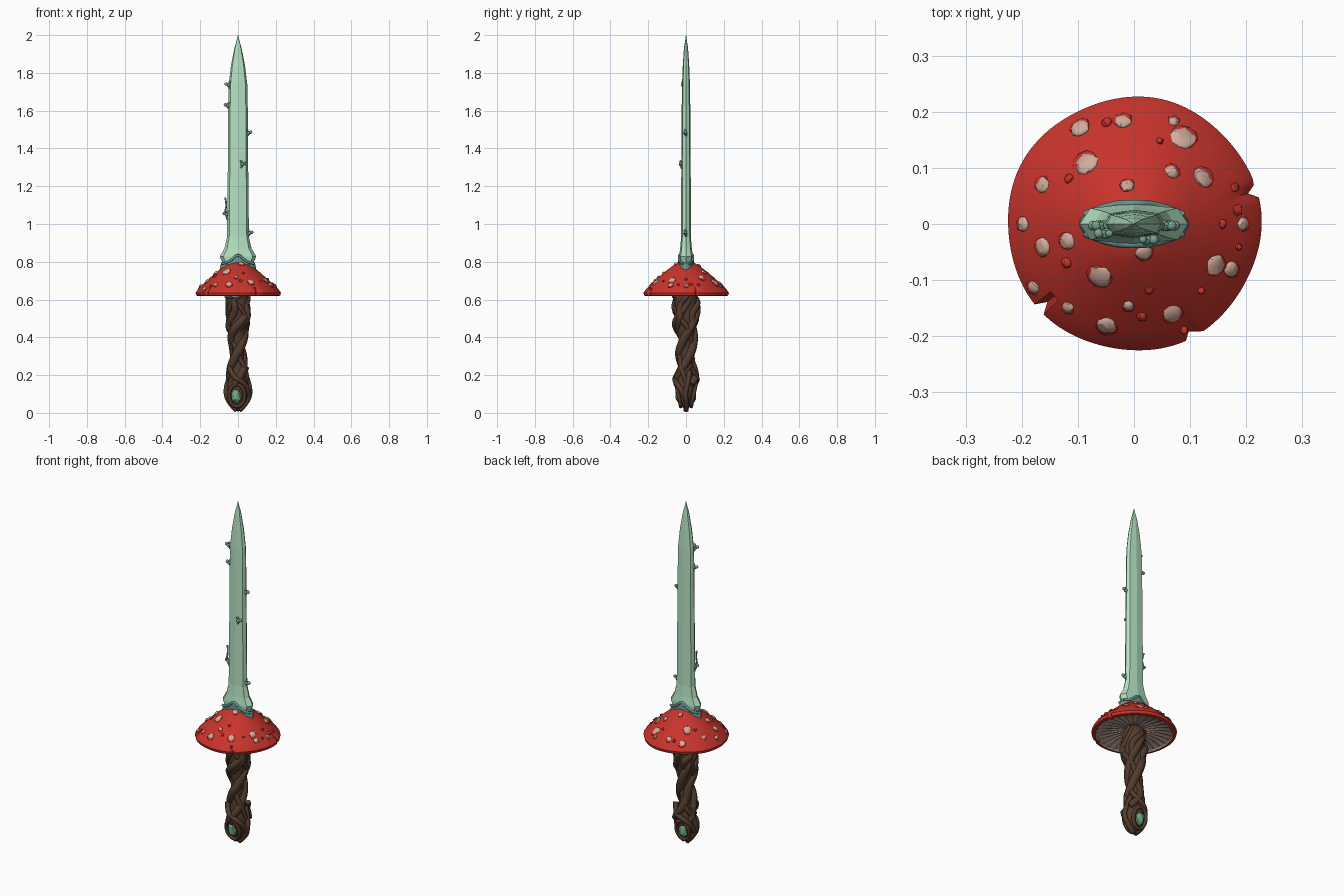
import bpy, bmesh, math, random
from mathutils import Vector

if "Cube" in bpy.data.objects:
    bpy.data.objects.remove(bpy.data.objects["Cube"])
random.seed(4)
TAU = math.tau


def material(name, r, g, b):
    m = bpy.data.materials.new(name)
    m.use_nodes = True
    m.diffuse_color = (r, g, b, 1)
    bsdf = next(n for n in m.node_tree.nodes if n.type == "BSDF_PRINCIPLED")
    bsdf.inputs["Base Color"].default_value = (r, g, b, 1)
    return m


BLADE = material("pale green", .46, .76, .54)
TEAL = material("dull teal", .14, .30, .27)
RED = material("cap red", .58, .034, .025)
SPOT = material("spot beige", .62, .41, .33)
GILL = material("gill grey", .38, .27, .23)
BARK = material("bark brown", .085, .044, .026)
GEM = material("gem green", .15, .42, .25)
SPROUT = material("sprout green", .19, .36, .27)


def finish(name, mesh, mats, angle=35):
    ob = bpy.data.objects.new(name, mesh)
    bpy.context.scene.collection.objects.link(ob)
    for m in mats:
        mesh.materials.append(m)
    for p in mesh.polygons:
        p.use_smooth = angle > 0
    if angle:
        mesh.set_sharp_from_angle(angle=math.radians(angle))
    return ob


def loft(name, rings, mats, angle=35, rule=None):
    """Skin a stack of equal rings of points and close both ends."""
    bm = bmesh.new()
    rows = [[bm.verts.new(p) for p in ring] for ring in rings]
    n = len(rows[0])
    for k in range(len(rows) - 1):
        for i in range(n):
            j = (i + 1) % n
            f = bm.faces.new((rows[k][i], rows[k][j], rows[k + 1][j], rows[k + 1][i]))
            f.material_index = rule(k) if rule else 0
    bm.faces.new(rows[0])
    bm.faces.new(rows[-1]).material_index = len(mats) - 1
    bmesh.ops.recalc_face_normals(bm, faces=bm.faces)
    mesh = bpy.data.meshes.new(name)
    bm.to_mesh(mesh)
    bm.free()
    return finish(name, mesh, mats, angle)


def tube(name, points, radius, mat, taper=None, cyclic=False):
    cu = bpy.data.curves.new(name, "CURVE")
    cu.dimensions = "3D"
    cu.bevel_depth, cu.bevel_resolution, cu.use_fill_caps = radius, 2, True
    cu.resolution_u = 3
    sp = cu.splines.new("NURBS")
    sp.points.add(len(points) - 1)
    for i, p in enumerate(points):
        sp.points[i].co = (*p, 1)
        sp.points[i].radius = taper(i / (len(points) - 1)) if taper else 1
    sp.use_endpoint_u, sp.use_cyclic_u, sp.order_u = not cyclic, cyclic, 3
    tmp = bpy.data.objects.new(name + " path", cu)
    bpy.context.scene.collection.objects.link(tmp)
    bpy.context.view_layer.update()
    mesh = bpy.data.meshes.new_from_object(tmp.evaluated_get(bpy.context.evaluated_depsgraph_get()))
    bpy.data.objects.remove(tmp)
    return finish(name, mesh, [mat], 60)


def blob(name, loc, size, mat, normal=None, jitter=0.0, level=2, angle=35):
    bm = bmesh.new()
    bmesh.ops.create_icosphere(bm, subdivisions=level, radius=1)
    for v in bm.verts:
        v.co *= 1 + random.uniform(-jitter, jitter)
    mesh = bpy.data.meshes.new(name)
    bm.to_mesh(mesh)
    bm.free()
    ob = finish(name, mesh, [mat], angle)
    ob.location, ob.scale = loc, size
    if normal:
        ob.rotation_euler = normal.to_track_quat("Z", "Y").to_euler()


def lerp(table, x):
    for (a, u), (b, v) in zip(table, table[1:]):
        if x <= b:
            return u + (v - u) * max(0, (x - a) / (b - a))
    return table[-1][1]


# Blade: bevelled section with a centre ridge, flared at the base
section = [(1, 0), (.8, .76), (0, 1), (-.8, .76), (-1, 0), (-.8, -.76), (0, -1), (.8, -.76)]
stations = [(.765, .06, .028), (.80, .084, .036), (.828, .097, .037), (.87, .072, .031), (.93, .058, .026),
            (1.3, .054, .025), (1.6, .052, .023), (1.74, .049, .021), (1.84, .037, .017),
            (1.93, .019, .011), (2.0, .0005, .0005)]
loft("blade", [[(x * w, y * t, z) for x, y in section] for z, w, t in stations], [BLADE], 0)

# Collar: oval crown with zigzag top, hugging the blade base
SEG = 32


def oval(rx, ry, height):
    return [(rx * math.cos(a), ry * math.sin(a), height(a)) for a in (TAU * i / SEG for i in range(SEG))]


def crown(a):
    return .785 + .05 * max(0, 1 - abs(math.cos(a)) * 1.7) + .02 * max(0, abs(math.cos(a)) - .6)


loft("collar", [oval(.098, .045, lambda a: .755), oval(.092, .042, lambda a: .785),
                oval(.086, .040, crown), oval(.06, .024, lambda a: crown(a) - .006)], [TEAL], 25)
for s in (-1, 1):
    tube("collar_chevron", [(-.088, s * .016, .79), (-.045, s * .034, .795), (0, s * .037, .848),
                            (.045, s * .034, .795), (.088, s * .016, .79)], .007, TEAL)

# Mushroom cap: turned dome with split rim and radial gills underneath
dome = [(0, .80), (.04, .797), (.07, .779), (.11, .749), (.15, .714), (.19, .677), (.215, .652), (.226, .636)]
CAP_SEG = 120
notches = [.27, math.radians(222), math.radians(298)]


def cap_ring(r, z, gill=0.0):
    ring = []
    for i in range(CAP_SEG):
        a = TAU * i / CAP_SEG
        wave = 1 + .008 * math.sin(5 * a + 1) * (r / .22) ** 2
        for n in notches:
            if abs(a - n) < .05 and r > .2:
                wave -= .09 * (1 - abs(a - n) / .05)
        ring.append((r * wave * math.cos(a), r * wave * math.sin(a), z + gill * (i % 4 < 2)))
    return ring


cap_rows = [cap_ring(max(r, .01), z) for r, z in dome]
cap_rows += [cap_ring(.222, .621), cap_ring(.206, .618), cap_ring(.198, .629, -.003),
             cap_ring(.12, .643, -.007), cap_ring(.04, .645, -.005)]
loft("mushroom_cap", cap_rows, [RED, GILL], 40, lambda k: int(k >= len(dome) + 1))


# Warts on the cap, raised along the surface normal
def wart(x, y, size, mat, lift=.008):
    r = math.hypot(x, y)
    slope = (lerp(dome, r + .01) - lerp(dome, r - .01)) / .02
    n = Vector((-slope * x / r, -slope * y / r, 1)).normalized()
    blob("cap_wart", (x, y, lerp(dome, r)), (size, size, lift), mat, n, .12)


spots = [(-.095, .17, .017), (-.02, .182, .015), (.088, .153, .023), (.122, .083, .019), (-.085, .108, .021),
         (-.162, .07, .014), (-.197, 0, .012), (-.162, -.04, .016), (-.118, -.03, .016), (-.06, -.093, .021),
         (-.048, -.18, .018), (.068, -.16, .018), (.145, -.073, .019), (.172, -.08, .014), (.193, 0, .012),
         (.067, .093, .013), (-.012, .068, .012), (.018, -.05, .015), (-.117, -.148, .011), (-.178, -.113, .012),
         (.07, .182, .01), (-.01, -.145, .01)]
for x, y, s in spots:
    wart(x, y, s, SPOT)
    wart(x * 1.02, y * 1.02, s * 1.1, RED, .005)
for i in range(24):
    a, r = i * 2.4, random.uniform(.1, .215)
    x, y = r * math.cos(a), r * math.sin(a)
    if all(math.hypot(x - p, y - q) > s + .012 for p, q, s in spots):
        wart(x, y, random.uniform(.006, .011), RED)

# Grip core: turned shape with a flattened pommel
grip = [(.008, .014), (.03, .034), (.06, .053), (.10, .068), (.15, .066), (.20, .055), (.28, .042),
        (.36, .042), (.45, .056), (.53, .066), (.60, .066), (.645, .062)]


def flat(z):
    return lerp([(.05, .72), (.11, .76), (.17, 1.05)], z)


loft("grip_core", [oval(r - .010, (r - .010) * flat(z), lambda a, z=z: z) for z, r in grip], [BARK], 60)
ring = loft("stem_ring", [oval(.045, .045, lambda a: .606), oval(.056, .056, lambda a: .615 + .005 * math.sin(5 * a)),
                          oval(.055, .055, lambda a: .65)], [TEAL])
ring.location = (-.016, -.018, 0)


# Twisted roots wound around the grip
def root(name, start, turns, z0, z1, radius):
    pts = []
    for i in range(25):
        t = i / 24
        z = z0 + (z1 - z0) * t
        a = start + TAU * turns * t + .25 * math.sin(9 * t + start)
        r = lerp(grip, z) - .012 + .005 * math.sin(11 * t + 2 * start)
        pts.append((r * math.cos(a), r * math.sin(a) * flat(z), z))
    tube(name, pts, radius, BARK, lambda t: .55 + .6 * math.sin(math.pi * min(1, t + .1)) ** .6)


for k in range(3):
    root("grip_root", TAU * k / 3 + .4, 1.05, .15, .635, .021)
for k in range(2):
    root("thin_root", math.pi * k, -.8, .16, .63, .013)
for k in range(4):
    root("upper_root", TAU * k / 4 + .2, .25, .43, .64, .017)

# Pommel: gem on each face, framed by roots
for s in (-1, 1):
    blob("pommel_gem", (-.008, s * .036, .092), (.03, .021, .046), GEM, jitter=.05, level=1, angle=0)
    loop = [(.043 * math.cos(a) - .006, s * (.040 + .013 * math.sin(a)), .092 + .06 * math.sin(a))
            for a in (TAU * i / 12 for i in range(12))]
    tube("gem_frame", loop, .010, BARK, cyclic=True)
    tube("pommel_side_root", [(s * .035, .02, .22), (s * .058, .01, .16), (s * .066, -.006, .10),
                              (s * .045, .006, .05), (s * .008, 0, .014)], .014, BARK)
    tube("pommel_knot_root", [(s * .045, s * .03, .24), (s * .03, s * .058, .19), (-s * .02, s * .060, .168),
                              (-s * .055, s * .03, .13), (-s * .058, 0, .08)], .014, BARK)

# Sprouts: tiny bud clusters along the blade, one with a tendril
for x, y, z in [(-.05, -.014, 1.735), (-.054, 0, 1.625), (.054, 0, 1.48), (.022, -.025, 1.315),
                (-.060, 0, 1.05), (.06, 0, .95)]:
    side = 1 if x > 0 else -1
    tube("bud_stalk", [(x - side * .008, y, z - .02), (x + side * .003, y, z - .008),
                       (x + side * .004, y, z + .012)], .004, SPROUT)
    for dx, dz, size in ((0, 0, .010), (.013, .006, .009), (-.006, .016, .007)):
        blob("bud", (x + side * dx, y - .003, z + dz), (size,) * 3, SPROUT, angle=60)
tube("long_tendril", [(-.054, 0, 1.02), (-.072, -.005, 1.06), (-.058, -.008, 1.10), (-.068, 0, 1.14)], .005, SPROUT)
